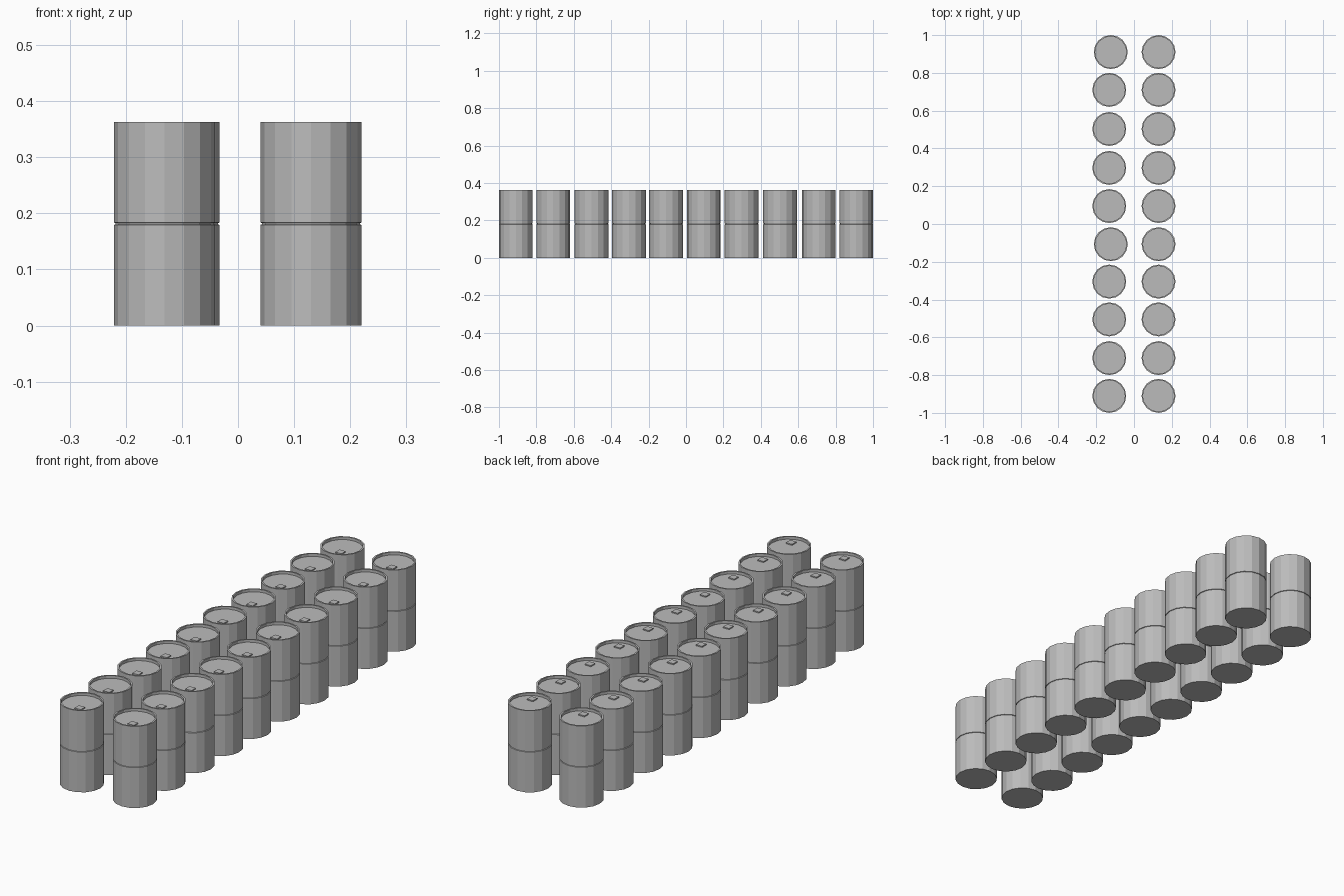
import bpy
import bmesh
import math
from mathutils import Matrix

cube = bpy.data.objects.get("Cube")
if cube:
    bpy.data.objects.remove(cube, do_unlink=True)

SIDES = 16
RADIUS = 0.09
HEIGHT = 0.363
LID_Z = HEIGHT - 0.012

# Single grey metal
grey = bpy.data.materials.new("grey_metal")
grey.use_nodes = True
colour = (0.5, 0.5, 0.5, 1)
grey.diffuse_color = colour
grey.node_tree.nodes["Principled BSDF"].inputs["Base Color"].default_value = colour


def add_lathe(bm, profile):
    """Revolve (radius, z) points about z and cap both ends."""
    rings = []
    for r, z in profile:
        angles = [math.tau * i / SIDES for i in range(SIDES)]
        rings.append([bm.verts.new((r * math.cos(a), r * math.sin(a), z)) for a in angles])
    for low, high in zip(rings, rings[1:]):
        for i in range(SIDES):
            j = (i + 1) % SIDES
            bm.faces.new((low[i], low[j], high[j], high[i]))
    bm.faces.new(rings[0][::-1])
    bm.faces.new(rings[-1])


def barrel_mesh():
    bm = bmesh.new()
    mid = HEIGHT / 2
    # Drum wall with a fine middle groove, thin rim and sunken lid
    add_lathe(bm, [
        (RADIUS, 0),
        (RADIUS, mid - 0.002),
        (RADIUS - 0.003, mid - 0.001),
        (RADIUS - 0.003, mid + 0.001),
        (RADIUS, mid + 0.002),
        (RADIUS, HEIGHT),
        (RADIUS - 0.007, HEIGHT),
        (RADIUS - 0.007, LID_Z),
    ])
    # Small square filler cap on the lid
    place = Matrix.Translation((0.018, -0.04, LID_Z + 0.002))
    size = Matrix.Diagonal((0.03, 0.03, 0.006, 1))
    bmesh.ops.create_cube(bm, size=1, matrix=place @ size)
    mesh = bpy.data.meshes.new("barrel")
    bm.to_mesh(mesh)
    bm.free()
    mesh.materials.append(grey)
    return mesh


# Two rows of barrels, slightly unevenly placed
mesh = barrel_mesh()
row_y = [-0.91, -0.71, -0.505, -0.305, -0.107, 0.095, 0.297, 0.503, 0.71, 0.91]
nudged = {4, 9}
for i, y in enumerate(row_y):
    right_x = -0.123 if i in nudged else -0.131
    for side, x in (("right", right_x), ("left", 0.13)):
        barrel = bpy.data.objects.new(f"barrel_{side}_{i + 1}", mesh)
        barrel.location = (x, y, 0)
        bpy.context.collection.objects.link(barrel)
